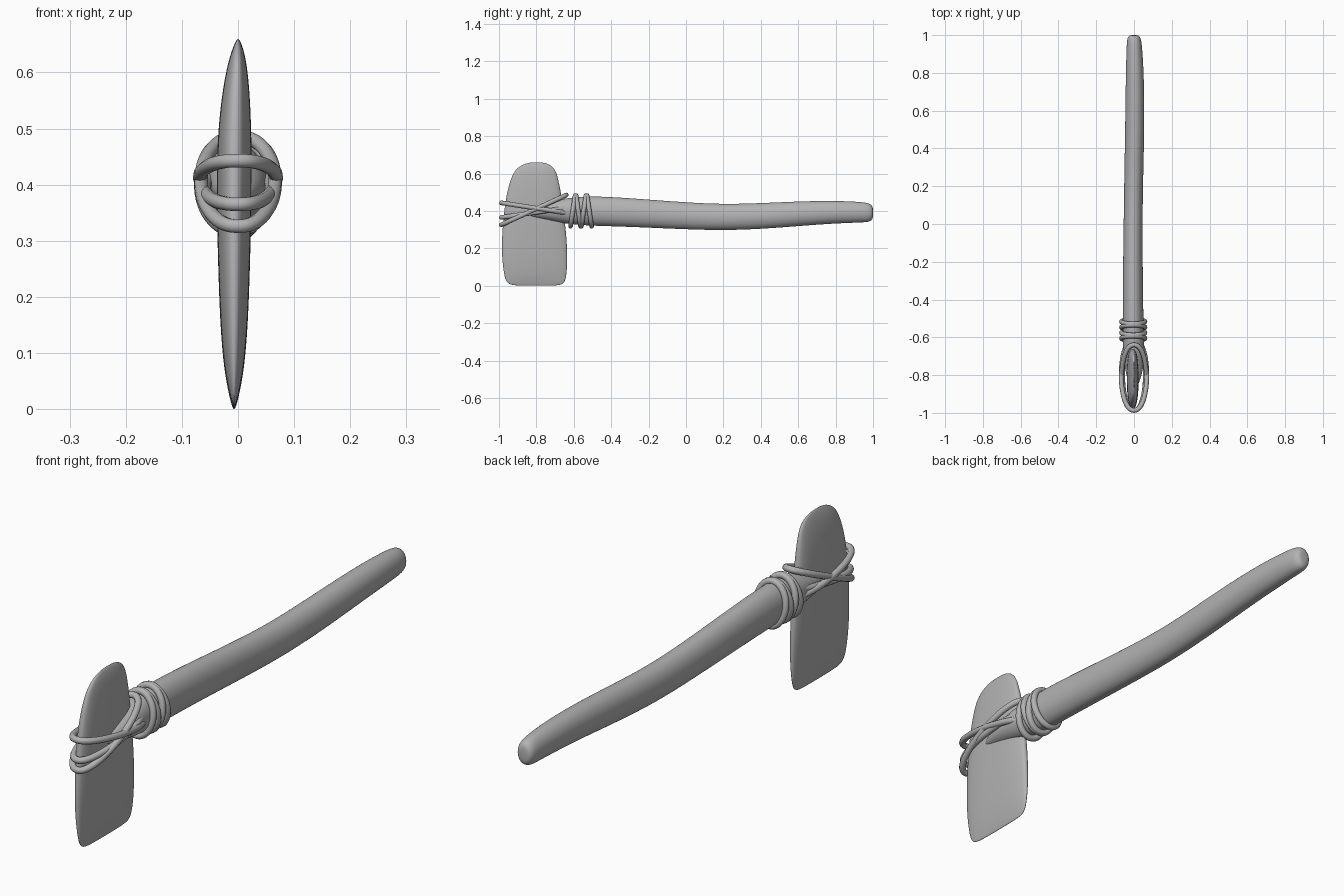
import bpy, bmesh, math
from math import cos, sin, tau, pi
from mathutils import Vector

cube = bpy.data.objects.get("Cube")
if cube:
    bpy.data.objects.remove(cube, do_unlink=True)

grey = bpy.data.materials.new("plain grey")
grey.use_nodes = True
GREY = (0.45, 0.45, 0.45, 1)
grey.diffuse_color = GREY
grey.node_tree.nodes["Principled BSDF"].inputs["Base Color"].default_value = GREY


def add_object(name, data):
    ob = bpy.data.objects.new(name, data)
    bpy.context.collection.objects.link(ob)
    data.materials.append(grey)
    return ob


def spow(v, p):
    return math.copysign(abs(v) ** p, v)


def loft(name, sections, u, v, power=1.0, segs=32):
    """Skin oval sections (centre, radius along u, radius along v)."""
    bm = bmesh.new()
    rings = []
    for centre, ru, rv in sections:
        rings.append([bm.verts.new(Vector(centre)
                                   + u * (ru * spow(cos(tau * i / segs), power))
                                   + v * (rv * spow(sin(tau * i / segs), power)))
                      for i in range(segs)])
    for a, b in zip(rings, rings[1:]):
        for i in range(segs):
            j = (i + 1) % segs
            bm.faces.new((a[i], a[j], b[j], b[i]))
    bm.faces.new(rings[0])
    bm.faces.new(rings[-1])
    bmesh.ops.recalc_face_normals(bm, faces=bm.faces)
    for f in bm.faces:
        f.smooth = True
    me = bpy.data.meshes.new(name)
    bm.to_mesh(me)
    bm.free()
    ob = add_object(name, me)
    sub = ob.modifiers.new("smooth", 'SUBSURF')
    sub.levels = sub.render_levels = 2
    return ob


def rope(name, points, radius=0.0125):
    """Closed round cord through the points."""
    cu = bpy.data.curves.new(name, 'CURVE')
    cu.dimensions = '3D'
    cu.bevel_depth = radius
    cu.bevel_resolution = 3
    sp = cu.splines.new('POLY')
    sp.points.add(len(points) - 1)
    for p, co in zip(sp.points, points):
        p.co = (*co, 1)
    sp.use_cyclic_u = True
    sp.use_smooth = True
    return add_object(name, cu)


X, Y, Z = Vector((1, 0, 0)), Vector((0, 1, 0)), Vector((0, 0, 1))

# Handle: y, centre x, centre z, half width, half height
handle = [
    (-0.86, 0, 0.385, 0.015, 0.01), (-0.83, 0, 0.387, 0.033, 0.022),
    (-0.76, 0, 0.395, 0.05, 0.042), (-0.68, 0, 0.40, 0.056, 0.062),
    (-0.6, -0.004, 0.40, 0.056, 0.073), (-0.5, -0.005, 0.40, 0.055, 0.08),
    (-0.3, -0.006, 0.392, 0.053, 0.077), (0, -0.005, 0.373, 0.05, 0.072),
    (0.22, -0.002, 0.365, 0.05, 0.07), (0.45, 0.003, 0.375, 0.051, 0.069),
    (0.65, 0.005, 0.388, 0.05, 0.065), (0.82, 0.004, 0.394, 0.047, 0.06),
    (0.94, 0.002, 0.393, 0.041, 0.055), (0.98, 0, 0.391, 0.037, 0.05),
    (0.997, 0, 0.39, 0.027, 0.037), (1.0, 0, 0.39, 0.012, 0.016)]
loft("handle", [((x, y, z), rx, rz) for y, x, z, rx, rz in handle], X, Z)

# Stone head: z, centre x, front y, back y, half thickness
head = [
    (0, -0.007, -0.9, -0.7, 0.001), (0.006, -0.007, -0.945, -0.66, 0.004),
    (0.025, -0.007, -0.965, -0.645, 0.009), (0.07, -0.007, -0.975, -0.637, 0.018),
    (0.15, -0.007, -0.985, -0.633, 0.025), (0.27, -0.007, -0.985, -0.638, 0.029),
    (0.4, -0.007, -0.973, -0.655, 0.032), (0.5, -0.006, -0.958, -0.668, 0.03),
    (0.58, -0.003, -0.935, -0.685, 0.023), (0.625, -0.001, -0.91, -0.7, 0.015),
    (0.65, 0, -0.87, -0.73, 0.007), (0.66, 0, -0.83, -0.77, 0.002)]
loft("stone_head", [((x, (a + b) / 2, z), t, (b - a) / 2)
                    for z, x, a, b, t in head], X, Y, 0.8)

# Binding wound round the handle neck, slightly tilted
for n, y in enumerate((-0.605, -0.576, -0.547, -0.517)):
    tilt = 0.012 * (-1) ** n
    rope(f"neck_binding_{n + 1}",
         [(-0.004 + 0.062 * cos(t), y + tilt * sin(t), 0.4 + 0.082 * sin(t))
          for t in (tau * i / 40 for i in range(40))])

# Lashings crossing over the head: front z, back z, back y, half width
lashings = [(0.443, 0.385, -0.61, 0.068), (0.365, 0.42, -0.61, 0.06),
            (0.326, 0.485, -0.64, 0.066)]
for n, (zf, zb, yb, w) in enumerate(lashings):
    yf = -0.987
    pts = []
    for i in range(56):
        t = tau * i / 56
        k = (1 - cos(t)) / 2
        pts.append((w * spow(sin(t), 0.9), yf + (yb - yf) * k, zf + (zb - zf) * k))
    rope(f"head_lashing_{n + 1}", pts)
